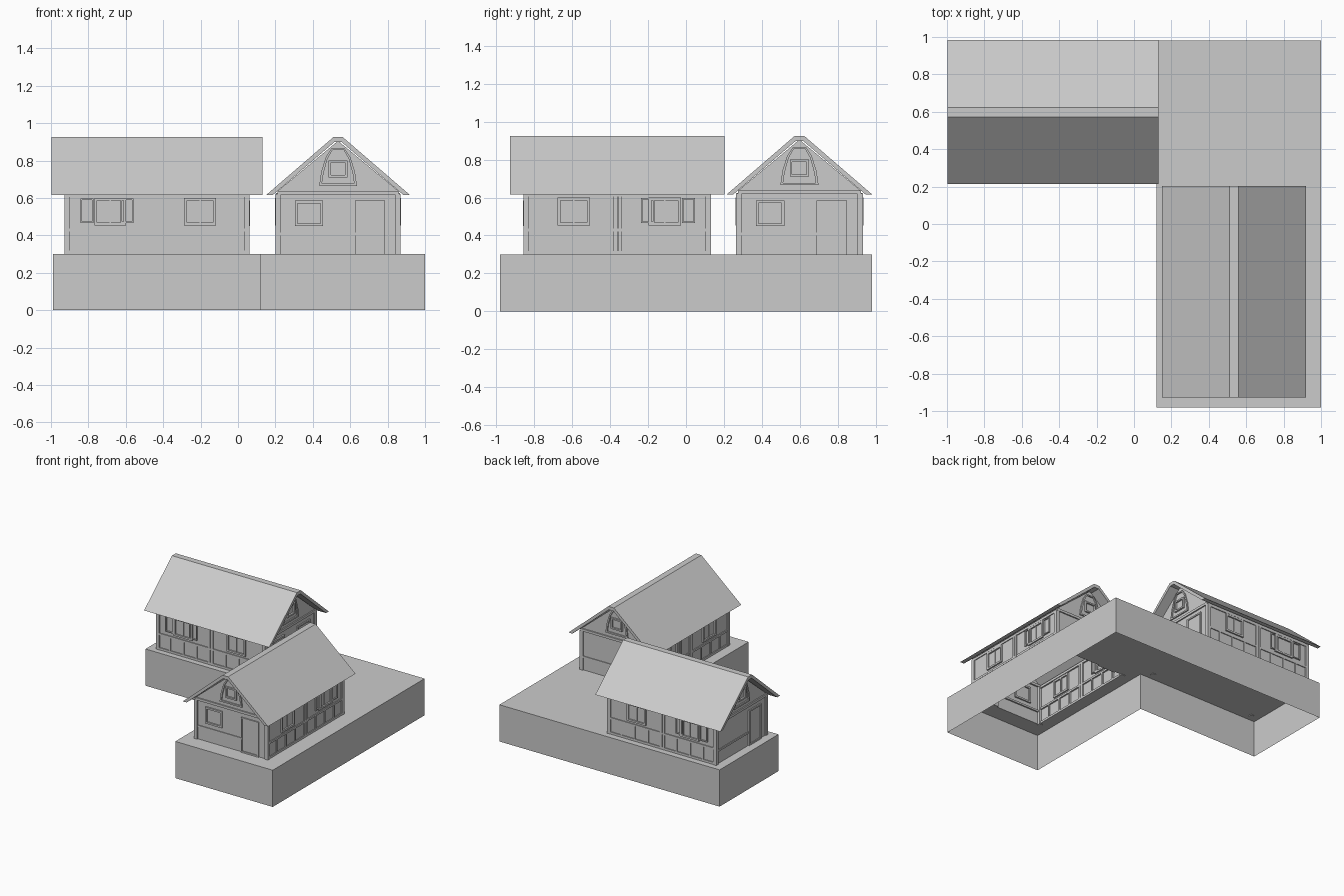
import bpy, bmesh, math
from mathutils import Matrix, Vector

if "Cube" in bpy.data.objects:
    bpy.data.objects.remove(bpy.data.objects["Cube"])


def make_obj(name, bm, mat=None):
    bmesh.ops.recalc_face_normals(bm, faces=bm.faces)
    me = bpy.data.meshes.new(name)
    bm.to_mesh(me)
    bm.free()
    ob = bpy.data.objects.new(name, me)
    bpy.context.collection.objects.link(ob)
    if mat:
        ob.matrix_world = mat
    return ob


def add_box(bm, lo, hi):
    c = [(a + b) / 2 for a, b in zip(lo, hi)]
    s = [abs(b - a) for a, b in zip(lo, hi)]
    bmesh.ops.create_cube(bm, size=1, matrix=Matrix.Translation(c) @ Matrix.Diagonal((*s, 1)))


def prism(bm, pts, y0, y1, open_edge=None):
    """Extrude an (x, z) profile along y, optionally leaving one side open."""
    a = [bm.verts.new((x, y0, z)) for x, z in pts]
    b = [bm.verts.new((x, y1, z)) for x, z in pts]
    bm.faces.new(a)
    bm.faces.new(b)
    n = len(pts)
    for i in range(n):
        if i != open_edge:
            j = (i + 1) % n
            bm.faces.new((a[i], a[j], b[j], b[i]))


def frame(put, a0, a1, z0, z1, w, d):
    """Four bars around an opening."""
    put(a0, a1, z0, z0 + w, d)
    put(a0, a1, z1 - w, z1, d)
    put(a0, a0 + w, z0 + w, z1 - w, d)
    put(a1 - w, a1, z0 + w, z1 - w, d)


ZB = 0.30            # top of the base
HW, HL = 0.325, 0.485  # wall half width and half length
EAVE = 0.635


def house(prefix, mat):
    # wall shell with gables, open underneath
    bm = bmesh.new()
    prism(bm, [(-HW, ZB), (HW, ZB), (HW, EAVE), (0, 0.905), (-HW, EAVE)], -HL, HL, open_edge=0)
    make_obj(prefix + "_walls", bm, mat)

    # roof slab with a flat ridge
    bm = bmesh.new()
    prism(bm, [(-0.385, 0.615), (-0.025, 0.925), (0.025, 0.925), (0.385, 0.615),
               (0.35, 0.615), (0.02, 0.898), (-0.02, 0.898), (-0.35, 0.615)], -0.565, 0.565)
    make_obj(prefix + "_roof", bm, mat)

    # timber framing, windows and shutters on the two long sides
    timber, windows, shutters = bmesh.new(), bmesh.new(), bmesh.new()
    for s in (-1, 1):
        def side(bm):
            return lambda u0, u1, z0, z1, d: add_box(
                bm, (s * (HW - 0.012), u0, z0), (s * (HW + d), u1, z1))
        beam = side(timber)
        beam(-HL, HL, ZB, 0.318, 0.007)
        beam(-HL, HL, 0.42, 0.436, 0.007)
        beam(-HL, HL, 0.605, 0.625, 0.007)
        for u in (-HL + 0.01, -0.01, 0.015, HL - 0.01):
            beam(u - 0.01, u + 0.01, ZB, 0.61, 0.008)
        for u in (-0.37, -0.25, -0.13, 0.13, 0.25, 0.37):
            beam(u - 0.007, u + 0.007, ZB, 0.42, 0.006)
        for c in (-0.23, 0.25):
            frame(side(windows), c - 0.085, c + 0.085, 0.453, 0.60, 0.015, 0.012)
            side(windows)(c - 0.004, c + 0.004, 0.465, 0.59, 0.005)
        for u in (0.125, 0.34):
            frame(side(shutters), u, u + 0.07, 0.465, 0.598, 0.008, 0.01)
    # corner posts
    for sx in (-1, 1):
        for sy in (-1, 1):
            add_box(timber, (sx * (HW - 0.02), sy * (HL - 0.02), ZB - 0.005),
                    (sx * (HW + 0.009), sy * (HL + 0.009), 0.62))

    # gable ends: beams, door, gable window with arched surround
    doors, arches = bmesh.new(), bmesh.new()
    for s in (-1, 1):
        def end(bm):
            return lambda a0, a1, z0, z1, d: add_box(
                bm, (-s * a0, s * (HL - 0.012), z0), (-s * a1, s * (HL + d), z1))
        end(timber)(-HW, HW, 0.618, 0.638, 0.01)
        end(timber)(-HW, 0.09, 0.40, 0.415, 0.006)
        frame(end(doors), 0.09, 0.25, ZB, 0.585, 0.012, 0.01)
        end(doors)(0.1, 0.24, ZB, 0.575, 0.003)
        frame(end(windows), -0.05, 0.05, 0.71, 0.80, 0.012, 0.014)
        if s < 0:
            frame(end(windows), -0.23, -0.08, 0.45, 0.585, 0.014, 0.012)
        half = [(0.10, 0.67), (0.09, 0.74), (0.065, 0.82), (0.035, 0.865)]
        inner = [(x * 0.87, z - 0.01 if z > 0.7 else z) for x, z in half]
        out = half + [(-x, z) for x, z in reversed(half)]
        inn = inner + [(-x, z) for x, z in reversed(inner)]
        prism(arches, out + inn[::-1], s * (HL - 0.005), s * (HL + 0.01))
        end(arches)(-0.10, 0.10, 0.665, 0.677, 0.01)
    for name, b in (("timber_frame", timber), ("window_frames", windows), ("shutters", shutters),
                    ("doors", doors), ("gable_arches", arches)):
        make_obj(prefix + "_" + name, b, mat)


# L-shaped base, open below
bm = bmesh.new()
outline = [(-0.99, 0.22), (0.12, 0.22), (0.12, -0.98), (1.0, -0.98), (1.0, 0.98), (-0.99, 0.98)]
lo = [bm.verts.new((x, y, 0)) for x, y in outline]
hi = [bm.verts.new((x, y, ZB)) for x, y in outline]
for i in range(6):
    j = (i + 1) % 6
    bm.faces.new((lo[i], lo[j], hi[j], hi[i]))
# top surface, leaving the front house open to below
cx, cy = 0.535, -0.362
x0, x1, y0, y1 = cx - HW, cx + HW, cy - HL, cy + HL
for a, b, c, d in ((-0.99, 1.0, 0.22, 0.98), (0.12, 1.0, y1, 0.22), (0.12, 1.0, -0.98, y0),
                   (0.12, x0, y0, y1), (x1, 1.0, y0, y1)):
    bm.faces.new([bm.verts.new((x, y, ZB)) for x, y in ((a, c), (b, c), (b, d), (a, d))])
bmesh.ops.remove_doubles(bm, verts=bm.verts, dist=1e-4)
make_obj("base", bm)

# two matching houses at right angles
house("front_house", Matrix.Translation((cx, cy, 0)))
house("rear_house", Matrix.Translation((-0.433, 0.598, 0)) @ Matrix.Rotation(math.pi / 2, 4, 'Z'))
